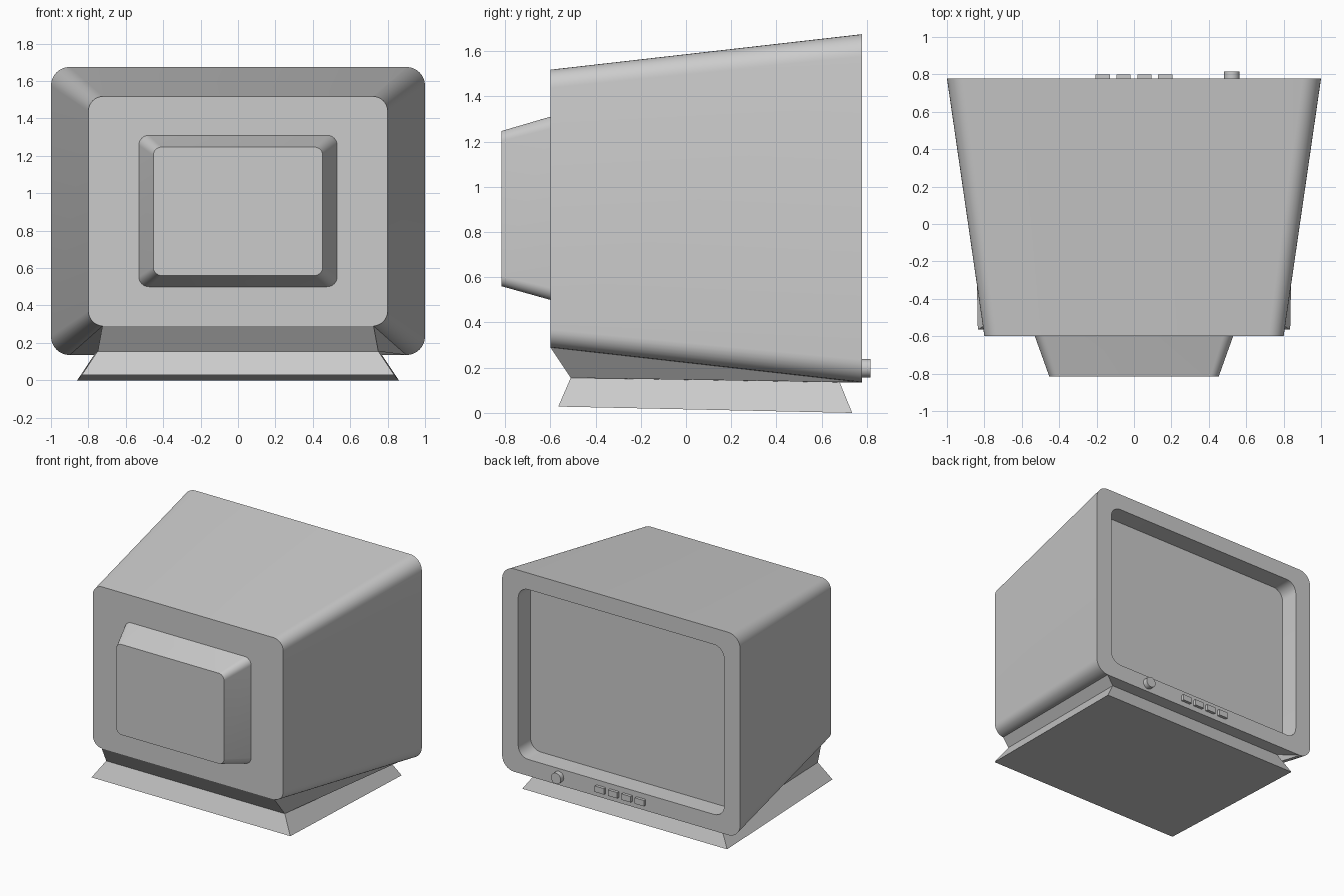
import bpy, bmesh, math
from mathutils import Matrix

if "Cube" in bpy.data.objects:
    bpy.data.objects.remove(bpy.data.objects["Cube"])


def rounded_rect(y, half_w, z0, z1, r, steps=8):
    """Closed loop of points in the XZ plane at depth y."""
    corners = [(half_w - r, z1 - r, 0), (-half_w + r, z1 - r, 90),
               (-half_w + r, z0 + r, 180), (half_w - r, z0 + r, 270)]
    pts = []
    for cx, cz, start in corners:
        for i in range(steps + 1):
            a = math.radians(start + 90 * i / steps)
            pts.append((cx + r * math.cos(a), y, cz + r * math.sin(a)))
    return pts


def finish(name, bm):
    bmesh.ops.recalc_face_normals(bm, faces=bm.faces)
    mesh = bpy.data.meshes.new(name)
    bm.to_mesh(mesh)
    bm.free()
    obj = bpy.data.objects.new(name, mesh)
    bpy.context.collection.objects.link(obj)
    bpy.ops.object.select_all(action='DESELECT')
    obj.select_set(True)
    bpy.context.view_layer.objects.active = obj
    bpy.ops.object.shade_smooth_by_angle(angle=math.radians(25))
    return obj


def loft(name, rings, cap_start=True, cap_end=True):
    """Skin a list of equal-length loops."""
    bm = bmesh.new()
    loops = [[bm.verts.new(p) for p in ring] for ring in rings]
    n = len(loops[0])
    for a, b in zip(loops, loops[1:]):
        for i in range(n):
            j = (i + 1) % n
            bm.faces.new((a[i], a[j], b[j], b[i]))
    if cap_start:
        bm.faces.new(loops[0])
    if cap_end:
        bm.faces.new(loops[-1])
    return finish(name, bm)


# Casing: tube housing, tapered shell, bezel and recessed screen
loft("casing", [
    rounded_rect(-0.815, 0.453, 0.56, 1.247, 0.045),
    rounded_rect(-0.60, 0.53, 0.50, 1.31, 0.053),
    rounded_rect(-0.60, 0.80, 0.29, 1.518, 0.08),
    rounded_rect(0.778, 1.00, 0.135, 1.675, 0.10),
    rounded_rect(0.778, 0.865, 0.26, 1.55, 0.085),
    rounded_rect(0.63, 0.865, 0.26, 1.55, 0.085),
])


# Stand: grows from the flat underside, pinches to a waist, then flares out
def quad(front, back):
    (xf, yf, zf), (xb, yb, zb) = front, back
    return [(-xf, yf, zf), (xf, yf, zf), (xb, yb, zb), (-xb, yb, zb)]


loft("stand", [
    quad((0.725, -0.60, 0.29), (0.90, 0.778, 0.135)),
    quad((0.75, -0.51, 0.155), (0.77, 0.68, 0.135)),
    quad((0.835, -0.565, 0.028), (0.86, 0.735, 0.0)),
], cap_start=False)

# Row of push buttons under the screen
for i in range(4):
    bm = bmesh.new()
    x = -0.168 + 0.112 * i
    bmesh.ops.create_cube(bm, size=1, matrix=Matrix.Translation((x, 0.785, 0.198))
                          @ Matrix.Diagonal((0.077, 0.03, 0.045, 1)))
    finish(f"button_{i + 1}", bm)

# Round control knob
bm = bmesh.new()
bmesh.ops.create_cone(bm, cap_ends=True, segments=24, radius1=0.041, radius2=0.041, depth=0.045,
                      matrix=Matrix.Translation((0.523, 0.7925, 0.198))
                      @ Matrix.Rotation(math.pi / 2, 4, 'X'))
finish("knob", bm)
